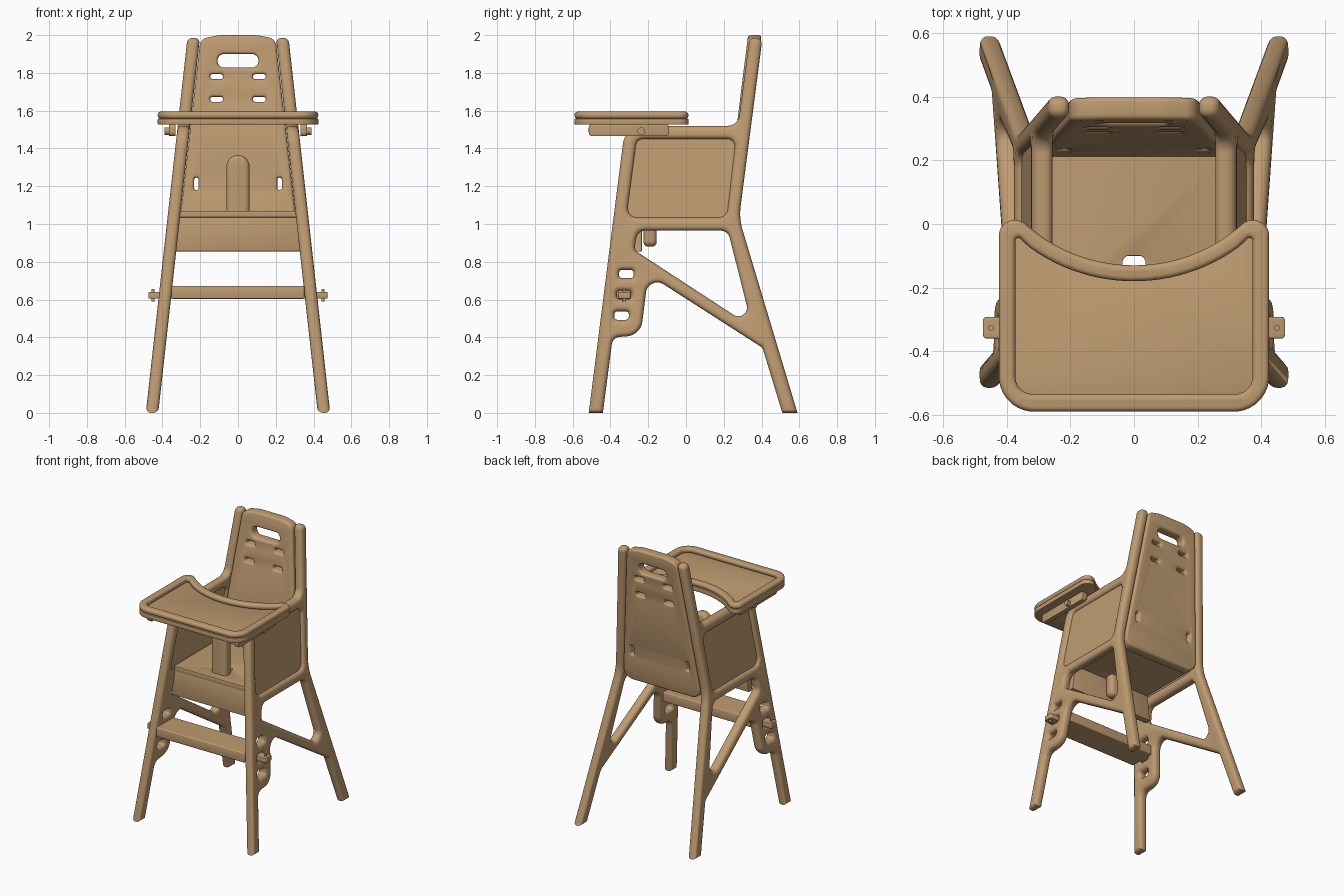
import bpy, bmesh, math
from mathutils import Vector

if "Cube" in bpy.data.objects:
    bpy.data.objects.remove(bpy.data.objects["Cube"])

wood = bpy.data.materials.new("light wood")
wood.diffuse_color = (0.52, 0.33, 0.165, 1)
wood.use_nodes = True
wood.node_tree.nodes["Principled BSDF"].inputs["Base Color"].default_value = wood.diffuse_color


def rounded(corners, n=7):
    """Polygon from (u, v, radius) corners, with true arc fillets."""
    out = []
    for i, (u, v, r) in enumerate(corners):
        p = Vector((u, v))
        if r == 0:
            out.append(p)
            continue
        a = (Vector(corners[i - 1][:2]) - p).normalized()
        b = (Vector(corners[(i + 1) % len(corners)][:2]) - p).normalized()
        half = a.angle(b) / 2
        t = r / math.tan(half)
        c = p + (a + b).normalized() * (r / math.sin(half))
        d0, d1 = p + a * t - c, p + b * t - c
        for k in range(n + 1):
            d = d0.lerp(d1, k / n).normalized() * r if half > 0.2 else d0.lerp(d1, k / n)
            out.append(c + d)
    return out


def rect(u0, u1, v0, v1, r):
    return rounded([(u0, v0, r), (u1, v0, r), (u1, v1, r), (u0, v1, r)], 6)


def finish(ob, mirror):
    ob.data.materials.clear()
    ob.data.materials.append(wood)
    bpy.ops.object.select_all(action='DESELECT')
    ob.select_set(True)
    bpy.context.view_layer.objects.active = ob
    bpy.ops.object.shade_smooth_by_angle(angle=math.radians(35))
    if mirror:
        ob.modifiers.new("mirror", 'MIRROR').use_mirror_merge = False
    return ob


def plate(name, loops, thick, bevel, place, mirror=False, res=3):
    """Filled outline with holes, rounded edges; place maps (u, v, w) to world."""
    cu = bpy.data.curves.new(name + " outline", 'CURVE')
    cu.dimensions = '2D'
    cu.fill_mode = 'BOTH'
    cu.extrude = thick / 2 - bevel
    cu.bevel_depth = bevel
    cu.offset = -bevel
    cu.bevel_resolution = res
    for loop in loops:
        s = cu.splines.new('POLY')
        s.points.add(len(loop) - 1)
        for pt, p in zip(s.points, loop):
            pt.co = (p[0], p[1], 0, 1)
        s.use_cyclic_u = True
    tmp = bpy.data.objects.new(name + " outline", cu)
    bpy.context.collection.objects.link(tmp)
    dg = bpy.context.evaluated_depsgraph_get()
    me = bpy.data.meshes.new_from_object(tmp.evaluated_get(dg))
    bpy.data.objects.remove(tmp)
    bm = bmesh.new()
    bm.from_mesh(me)
    bmesh.ops.remove_doubles(bm, verts=bm.verts, dist=1e-5)
    for v in bm.verts:
        v.co = place(*v.co)
    bmesh.ops.recalc_face_normals(bm, faces=bm.faces)
    bm.to_mesh(me)
    bm.free()
    me.name = name
    ob = bpy.data.objects.new(name, me)
    bpy.context.collection.objects.link(ob)
    return finish(ob, mirror)


def peg(name, loc, radius, depth, rot=(0, 0, 0)):
    bpy.ops.mesh.primitive_cylinder_add(vertices=24, radius=radius, depth=depth)
    ob = bpy.context.object
    ob.name = name
    from_rot = bpy.context.object
    from_rot.rotation_euler = rot
    ob.location = loc
    bpy.ops.object.transform_apply(location=True, rotation=True, scale=True)
    return finish(ob, True)


# placements: leaning side plane, upright plane facing x or y, flat plane
def side(u, v, w): return (0.455 - 0.111 * v + w, u, v)
def back(u, v, w): return (u, 0.249 + 0.124 * (v - 1.07) + w, v)
def facing_x(x): return lambda u, v, w: (x + w, u, v)
def facing_y(y): return lambda u, v, w: (u, y + w, v)
def flat(z): return lambda u, v, w: (u, v, z + w)


# side frames: legs, arm, post and brace in one piece
frame = rounded([(-0.515, 0, 0), (-0.322, 1.52, 0.11), (0.275, 1.52, 0.06),
                 (0.336, 1.985, 0.03), (0.405, 1.985, 0.03), (0.281, 1.03, 0.3),
                 (0.59, 0, 0), (0.51, 0, 0), (0.405, 0.345, 0.04),
                 (-0.2, 0.733, 0.06), (-0.24, 0.41, 0.09), (-0.388, 0.4, 0.045),
                 (-0.44, 0, 0)])
panel_hole = rounded([(-0.315, 1.035, 0.05), (0.215, 1.035, 0.05),
                      (0.262, 1.45, 0.04), (-0.26, 1.45, 0.04)])
low_hole = rounded([(-0.275, 0.863, 0.035), (0.35, 0.455, 0.045),
                    (0.222, 0.965, 0.05), (-0.255, 0.965, 0.045)])
slots = [rect(y - 0.038, y + 0.038, z - 0.022, z + 0.022, 0.015)
         for y, z in ((-0.316, 0.735), (-0.328, 0.625), (-0.341, 0.515))]
plate("side_frame", [frame, panel_hole, low_hole] + slots, 0.066, 0.026, side, True)

# side panels filling the arm openings
panel = rounded([(-0.33, 1.02, 0.04), (0.23, 1.02, 0.04),
                 (0.275, 1.465, 0.04), (-0.27, 1.465, 0.04)])
plate("side_panel", [panel], 0.026, 0.002, side, True, 0)

# backrest with handle and strap slots
outline = rounded([(-0.312, 0.985, 0.07), (0.312, 0.985, 0.07), (0.199, 1.98, 0.05),
                   (0.1, 2.0, 0.2), (-0.1, 2.0, 0.2), (-0.199, 1.98, 0.05)])
cuts = [rect(-0.108, 0.108, 1.828, 1.9, 0.034)]
for s in (-1, 1):
    for z in (1.66, 1.78):
        cuts.append(rect(s * 0.113 - 0.034, s * 0.113 + 0.034, z - 0.013, z + 0.013, 0.012))
    cuts.append(rect(s * 0.22 - 0.012, s * 0.22 + 0.012, 1.18, 1.245, 0.011))
plate("backrest", [outline] + cuts, 0.072, 0.016, back)

# seat, front apron and crotch post
plate("seat", [rect(-0.312, 0.312, -0.285, 0.235, 0.01),
               rect(-0.036, 0.036, -0.15, -0.1, 0.02)], 0.035, 0.003, flat(1.0525), res=1)
plate("seat_apron", [rounded([(-0.335, 0.855, 0), (0.335, 0.855, 0),
                              (0.312, 1.037, 0), (-0.312, 1.037, 0)])],
      0.045, 0.003, facing_y(-0.256), res=1)
plate("crotch_post", [rounded([(-0.061, 0.88, 0.03), (0.061, 0.88, 0.03),
                               (0.061, 1.365, 0.06), (-0.061, 1.365, 0.06)])],
      0.07, 0.025, facing_y(-0.19))


# tray: base plate and raised rim with a curved cut for the child
def tray_outline(w, front, r, arc_r, arc_x, ear, ear_r):
    arc = [(x, 0.38 - math.sqrt(arc_r ** 2 - x * x), 0)
           for x in (arc_x * (1 - 2 * k / 24) for k in range(25))]
    return rounded([(-w, front, r), (w, front, r), (w, ear, ear_r)] + arc
                   + [(-w, ear, ear_r)], 9)


tray = tray_outline(0.425, -0.59, 0.11, 0.51, 0.32, 0.07, 0.05)
well = tray_outline(0.373, -0.535, 0.055, 0.56, 0.33, -0.03, 0.01)
plate("tray_base", [tray], 0.032, 0.004, flat(1.542), res=1)
plate("tray_rim", [tray, well], 0.037, 0.016, flat(1.5765))

# tray rails and locking knobs
plate("tray_rail", [rect(-0.515, -0.09, 1.465, 1.53, 0.02)], 0.034, 0.003,
      facing_x(0.348), True, 1)
peg("tray_knob", (0.37, -0.237, 1.492), 0.02, 0.036, (0, math.pi / 2, 0))

# footrest board, end tabs and pins
plate("footrest", [rect(-0.352, 0.352, -0.43, -0.235, 0.012)], 0.068, 0.006, flat(0.638), res=2)
plate("footrest_tab", [rect(0.3, 0.475, -0.36, -0.292, 0.012)], 0.036, 0.003,
      flat(0.623), True, 1)
peg("footrest_pin", (0.45, -0.326, 0.622), 0.009, 0.066)
